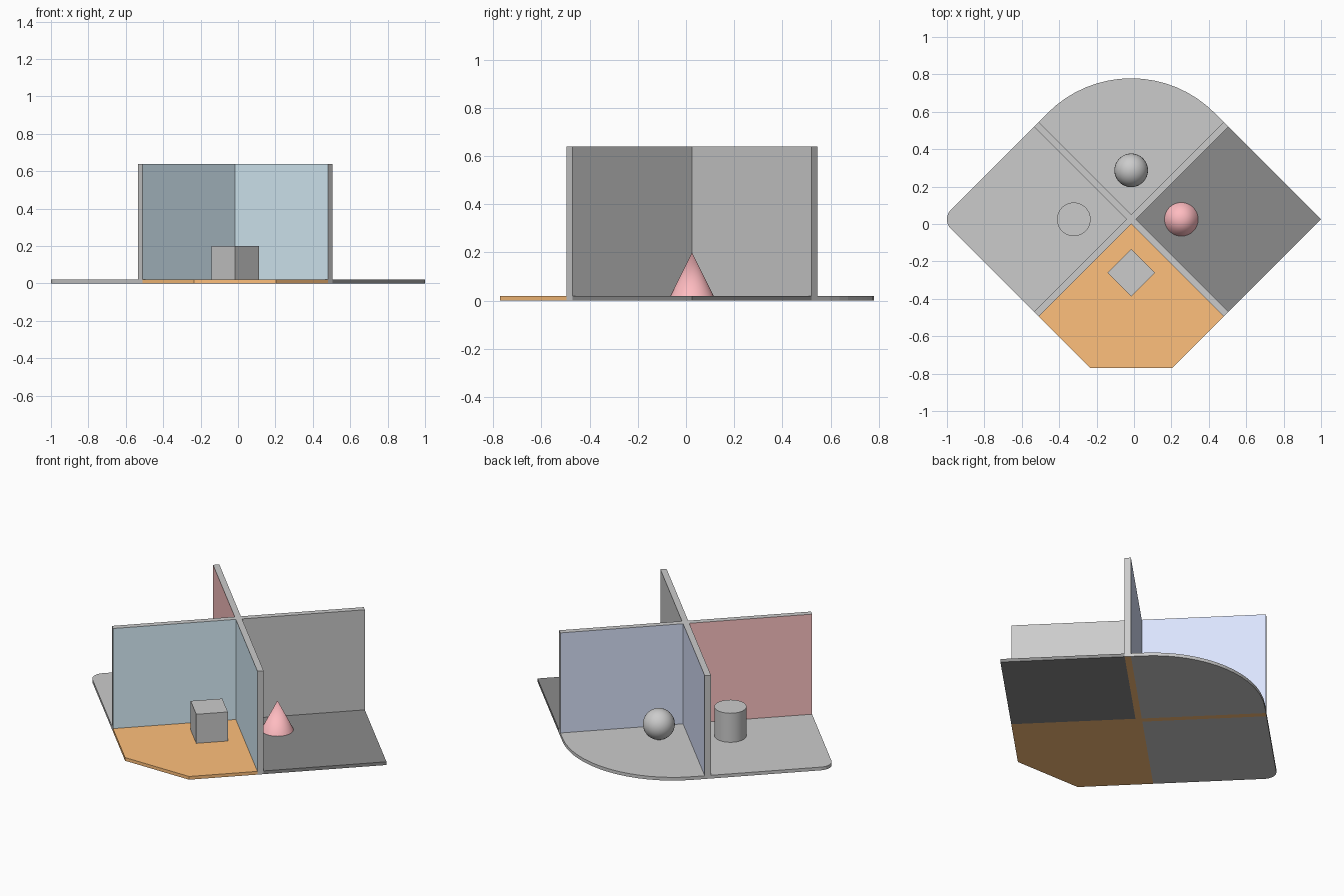
import bpy, bmesh, math
from mathutils import Matrix, Vector

if "Cube" in bpy.data.objects:
    bpy.data.objects.remove(bpy.data.objects["Cube"])

CX, CY = -0.015, 0.025      # centre of the crossed walls
L, H = 0.7177, 0.0177       # arm length, half wall thickness
FLOOR, TOP = 0.02, 0.64


def material(name, rgb):
    m = bpy.data.materials.new(name)
    m.diffuse_color = (*rgb, 1)
    m.use_nodes = True
    m.node_tree.nodes["Principled BSDF"].inputs["Base Color"].default_value = m.diffuse_color
    return m


orange = material("orange", (1.0, 0.53, 0.2))
dark = material("dark_grey", (0.26, 0.26, 0.26))
pink = material("pink", (1.0, 0.5, 0.53))
blue = material("pale_blue", (0.72, 0.9, 1.0))
lavender = material("lavender", (0.7, 0.77, 0.98))
red = material("dusty_red", (1.0, 0.56, 0.56))


def sector_point(k, u, v):
    """Corner coordinates of sector k (0 right, 1 back, 2 left, 3 front) to world xy."""
    p = Matrix.Rotation(math.radians(90 * k - 45), 2) @ Vector((u, v))
    return p.x + CX, p.y + CY


def prism(name, points, z0, z1, mats=(), side_slots=None, bottom_slot=0):
    bm = bmesh.new()
    low = [bm.verts.new((x, y, z0)) for x, y in points]
    high = [bm.verts.new((x, y, z1)) for x, y in points]
    n = len(points)
    bm.faces.new(low[::-1]).material_index = bottom_slot
    bm.faces.new(high)
    for i in range(n):
        j = (i + 1) % n
        f = bm.faces.new((low[i], low[j], high[j], high[i]))
        if side_slots:
            f.material_index = side_slots[i]
    mesh = bpy.data.meshes.new(name)
    bm.to_mesh(mesh)
    bm.free()
    for m in mats:
        mesh.materials.append(m)
    ob = bpy.data.objects.new(name, mesh)
    bpy.context.collection.objects.link(ob)
    return ob


def floor_plate(name, k, cut=0.0, segments=1, mat=None):
    """Square plate whose outer corner is sharp, chamfered or rounded."""
    pts = [(H, H), (L, H)]
    if cut:
        c = L - cut
        for i in range(segments + 1):
            a = math.pi / 2 * i / segments
            pts.append((c + cut * math.cos(a), c + cut * math.sin(a)))
    else:
        pts.append((L, L))
    pts.append((H, L))
    prism(name, [sector_point(k, *p) for p in pts], 0, FLOOR, [mat] if mat else [])


# Four floor plates, each with its own corner style
floor_plate("right_floor_square", 0, mat=dark)
floor_plate("back_floor_round", 1, 0.63, 16)
floor_plate("left_floor_soft_corner", 2, 0.072, 8)
floor_plate("front_floor_chamfered", 3, 0.31, 1, orange)

# Crossed walls, coloured per sector
outline, slots = [], []
for k, slot in enumerate((0, 1, 2, 3)):
    outline += [sector_point(k, *p) for p in ((L, H), (H, H), (H, L))]
    slots += [slot, slot, 0]
prism("crossed_walls", outline, 0, TOP, [None, lavender, red, blue, orange], slots, 4)


# Solids standing on the floor plates
def finish(name, mat=None, smooth=True):
    ob = bpy.context.object
    ob.name = name
    if mat:
        ob.data.materials.append(mat)
    if smooth:
        bpy.ops.object.shade_smooth_by_angle(angle=math.radians(35))


R, MID = 0.09, FLOOR + 0.09
bpy.ops.mesh.primitive_cube_add(size=2 * R, location=(CX, -0.26, MID),
                                rotation=(0, 0, math.radians(45)))
finish("cube", smooth=False)
bpy.ops.mesh.primitive_cone_add(vertices=32, radius1=R, depth=2 * R, location=(0.253, CY, MID))
finish("cone", pink)
bpy.ops.mesh.primitive_uv_sphere_add(segments=32, ring_count=16, radius=R,
                                     location=(CX, 0.287, MID))
finish("ball")
bpy.ops.mesh.primitive_cylinder_add(vertices=32, radius=R, depth=2 * R,
                                    location=(-0.322, CY, MID))
finish("cylinder")
